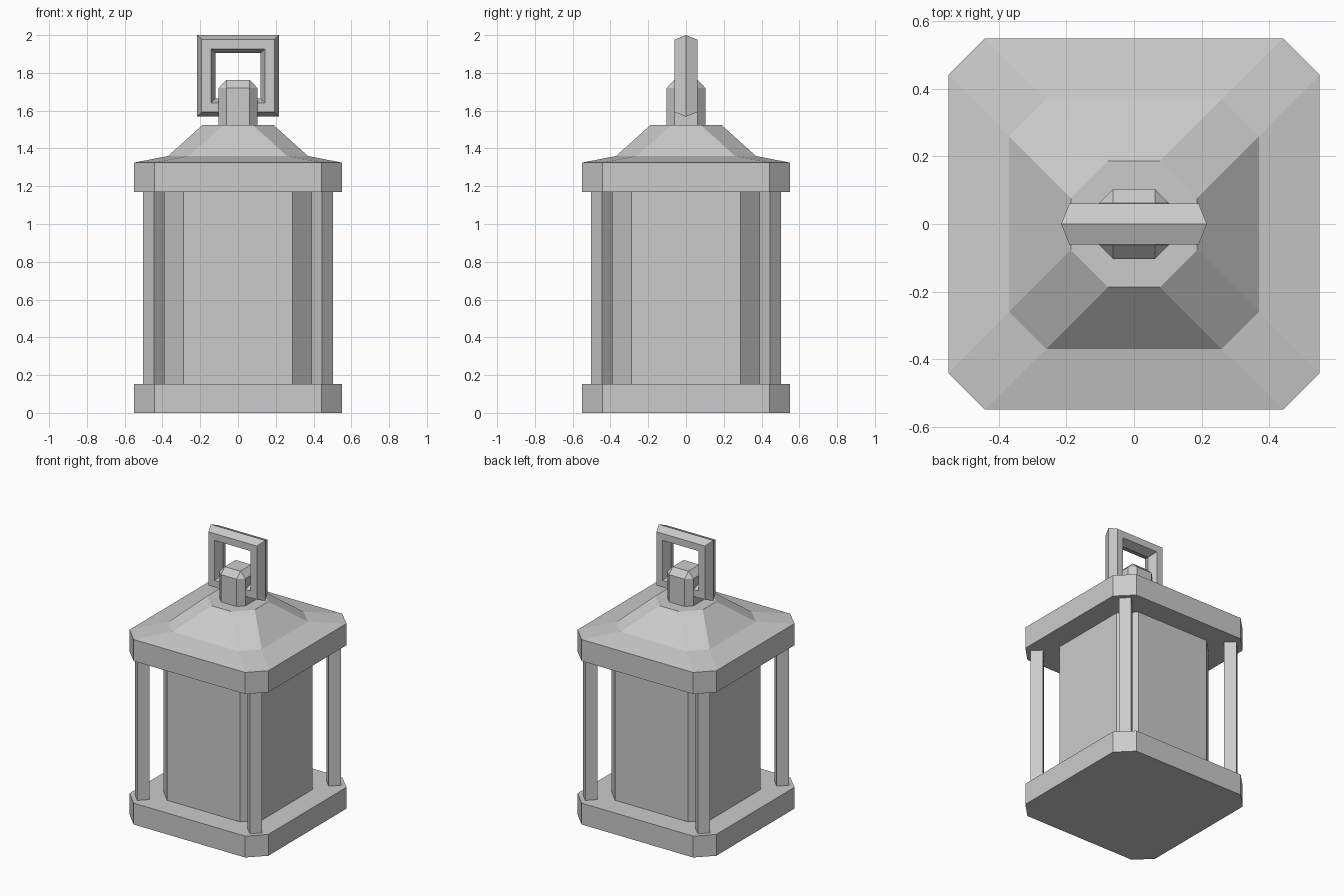
import bpy, bmesh
from math import cos, sin, pi

old = bpy.data.objects.get("Cube")
if old:
    bpy.data.objects.remove(old, do_unlink=True)

GREY = (0.6, 0.6, 0.6, 1.0)
grey = bpy.data.materials.new("plain grey")
grey.use_nodes = True
grey.diffuse_color = GREY
grey.node_tree.nodes["Principled BSDF"].inputs["Base Color"].default_value = GREY


def finish(name, bm):
    """Clean the mesh and add it to the scene, flat shaded."""
    bmesh.ops.remove_doubles(bm, verts=bm.verts, dist=0.0001)
    bmesh.ops.recalc_face_normals(bm, faces=bm.faces)
    mesh = bpy.data.meshes.new(name)
    bm.to_mesh(mesh)
    bm.free()
    mesh.materials.append(grey)
    obj = bpy.data.objects.new(name, mesh)
    bpy.context.collection.objects.link(obj)
    return obj


def bridge(bm, a, b):
    for i in range(len(a)):
        j = (i + 1) % len(a)
        bm.faces.new((a[i], a[j], b[j], b[i]))


def cut_square(half, flat, z):
    """Square outline with cut corners; flat is half the straight edge."""
    points = []
    for sx, sy in ((1, 1), (-1, 1), (-1, -1), (1, -1)):
        pair = [(sx * half, sy * flat, z), (sx * flat, sy * half, z)]
        points += pair if sx * sy > 0 else pair[::-1]
    return points


def stack(name, levels):
    """Closed solid through a list of (half width, half flat, height)."""
    bm = bmesh.new()
    rings = [[bm.verts.new(p) for p in cut_square(*level)] for level in levels]
    for low, high in zip(rings, rings[1:]):
        bridge(bm, low, high)
    bm.faces.new(rings[0])
    bm.faces.new(rings[-1])
    bmesh.ops.dissolve_degenerate(bm, edges=bm.edges, dist=0.0001)
    return finish(name, bm)


# Body: base, inner chamber, stepped roof and top knob
stack("base", [(0.55, 0.442, 0), (0.55, 0.442, 0.153)])
stack("chamber", [(0.39, 0.288, 0.153), (0.39, 0.288, 1.17)])
stack("roof", [(0.55, 0.442, 1.17), (0.55, 0.442, 1.325),
               (0.37, 0.26, 1.36), (0.187, 0.077, 1.525)])
stack("knob", [(0.103, 0.062, 1.525), (0.103, 0.062, 1.72), (0.062, 0.062, 1.762)])

# Four square corner posts, turned to face the cut corners
for name, sx, sy in (("front_left_post", 1, -1), ("front_right_post", -1, -1),
                     ("back_left_post", 1, 1), ("back_right_post", -1, 1)):
    bm = bmesh.new()
    bmesh.ops.create_cone(bm, cap_ends=True, segments=4, radius1=0.057,
                          radius2=0.057, depth=1.017)
    post = finish(name, bm)
    post.location = (sx * 0.446, sy * 0.446, 0.6615)

# Square carrying handle with a six-sided section
section = [(0.216, 0), (0.192, 0.06), (0.143, 0.06),
           (0.12, 0), (0.143, -0.06), (0.192, -0.06)]
bm = bmesh.new()
corners = [[bm.verts.new((sx * r, y, 1.784 + sz * r)) for r, y in section]
           for sx, sz in ((1, 1), (-1, 1), (-1, -1), (1, -1))]
for k in range(4):
    bridge(bm, corners[k], corners[(k + 1) % 4])
finish("handle", bm)
